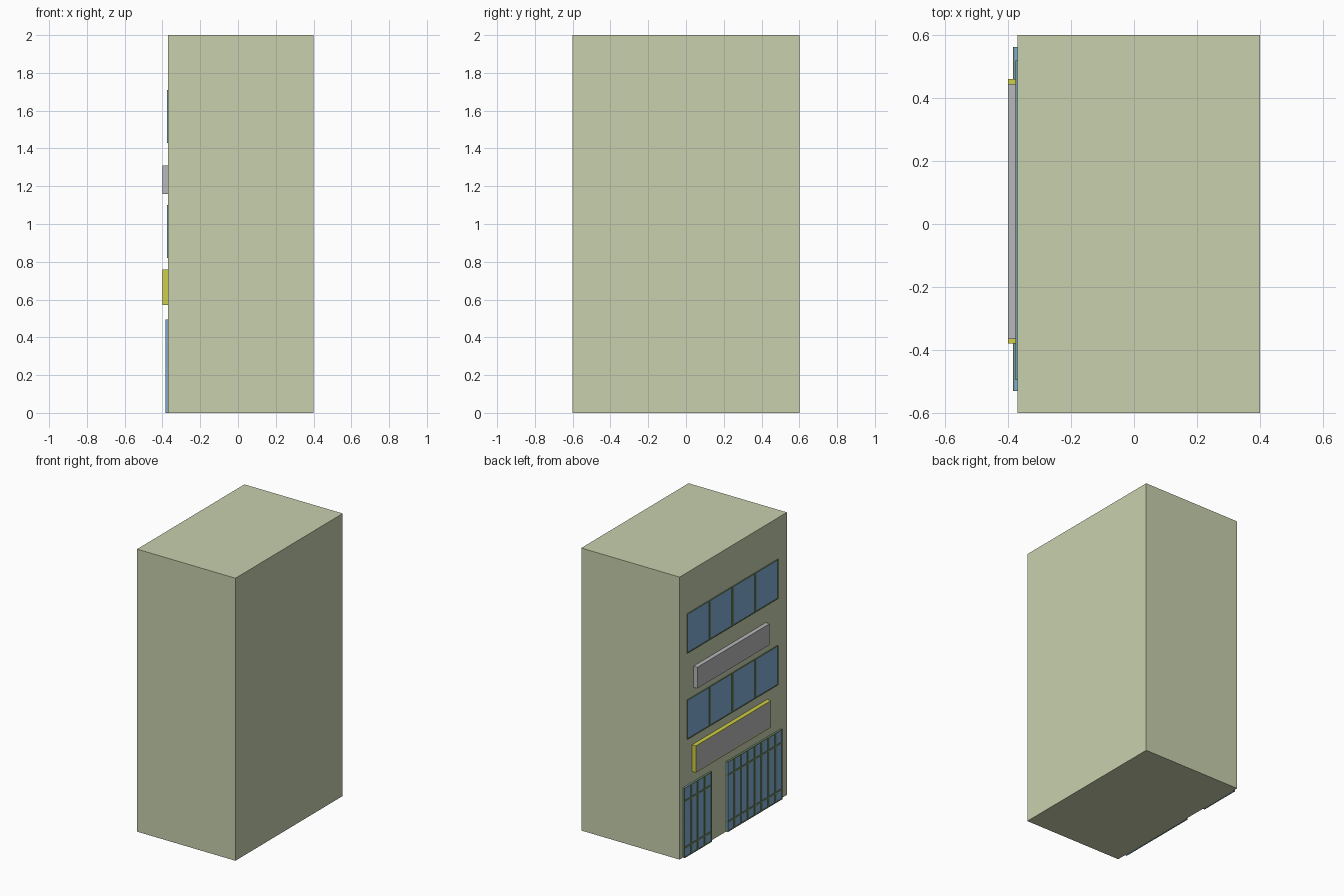
import bpy
import bmesh

if "Cube" in bpy.data.objects:
    bpy.data.objects.remove(bpy.data.objects["Cube"])

WALL_X = -0.37  # outer plane of the facade


def srgb(r, g, b):
    lin = [(c / 255 / 12.92) if c < 11 else ((c / 255 + 0.055) / 1.055) ** 2.4 for c in (r, g, b)]
    return (*lin, 1.0)


def material(name, rgb):
    m = bpy.data.materials.new(name)
    m.diffuse_color = srgb(*rgb)
    m.use_nodes = True
    m.node_tree.nodes["Principled BSDF"].inputs["Base Color"].default_value = m.diffuse_color
    return m


plaster = material("pale_green_plaster", (200, 208, 173))
glass = material("blue_glass", (128, 173, 212))
green = material("green_frame", (112, 140, 100))
grey = material("grey_panel", (184, 184, 187))
yellow = material("yellow_trim", (207, 207, 72))


def boxes(name, mat, parts):
    """One object from boxes given as (x0, x1, y0, y1, z0, z1)."""
    bm = bmesh.new()
    for x0, x1, y0, y1, z0, z1 in parts:
        vs = bmesh.ops.create_cube(bm, size=1)["verts"]
        for v in vs:
            v.co = (x1 if v.co.x > 0 else x0,
                    y1 if v.co.y > 0 else y0,
                    z1 if v.co.z > 0 else z0)
    me = bpy.data.meshes.new(name)
    bm.to_mesh(me)
    bm.free()
    me.materials.append(mat)
    ob = bpy.data.objects.new(name, me)
    bpy.context.collection.objects.link(ob)
    return ob


def glazing(name, y0, y1, z0, z1, panes, depth, bar, edge, rails=()):
    """Glass sheet with a thin border, upright bars and cross rails."""
    xf = WALL_X - depth
    boxes(name + "_glass", glass, [(xf + 0.004, WALL_X, y0, y1, z0, z1)])
    step = (y1 - y0) / panes
    parts = [(xf, WALL_X, y0, y0 + edge, z0, z1), (xf, WALL_X, y1 - edge, y1, z0, z1),
             (xf, WALL_X, y0, y1, z0, z0 + edge), (xf, WALL_X, y0, y1, z1 - edge, z1)]
    for i in range(1, panes):
        y = y0 + i * step
        parts.append((xf, WALL_X, y - bar / 2, y + bar / 2, z0, z1))
    for z in rails:
        parts.append((xf, WALL_X, y0, y1, z - 0.006, z + 0.006))
    boxes(name + "_frame", green, parts)


# Main block
boxes("building_body", plaster, [(WALL_X, 0.40, -0.6, 0.6, 0, 2)])

# Two rows of windows
for label, z in (("lower", 0.82), ("upper", 1.43)):
    glazing(label + "_windows", -0.495, 0.52, z, z + 0.28, 4, 0.007, 0.018, 0.006)

# Ground floor folding doors
glazing("small_door", 0.255, 0.563, 0, 0.495, 4, 0.014, 0.016, 0.006, (0.07, 0.40))
glazing("wide_door", -0.53, 0.08, 0, 0.495, 8, 0.014, 0.016, 0.006, (0.07, 0.40))

# Plain upper sign board
boxes("upper_sign", grey, [(-0.40, WALL_X, -0.365, 0.445, 1.16, 1.31)])

# Lower sign board with a thin yellow rim around an inset grey face
sign = boxes("lower_sign", yellow, [(-0.40, WALL_X, -0.38, 0.46, 0.57, 0.76)])
sign.data.materials.append(grey)
bm = bmesh.new()
bm.from_mesh(sign.data)
bm.normal_update()
face = min(bm.faces, key=lambda f: f.calc_center_median().x)
bmesh.ops.inset_region(bm, faces=[face], thickness=0.008)
face.material_index = 1
bm.to_mesh(sign.data)
bm.free()
